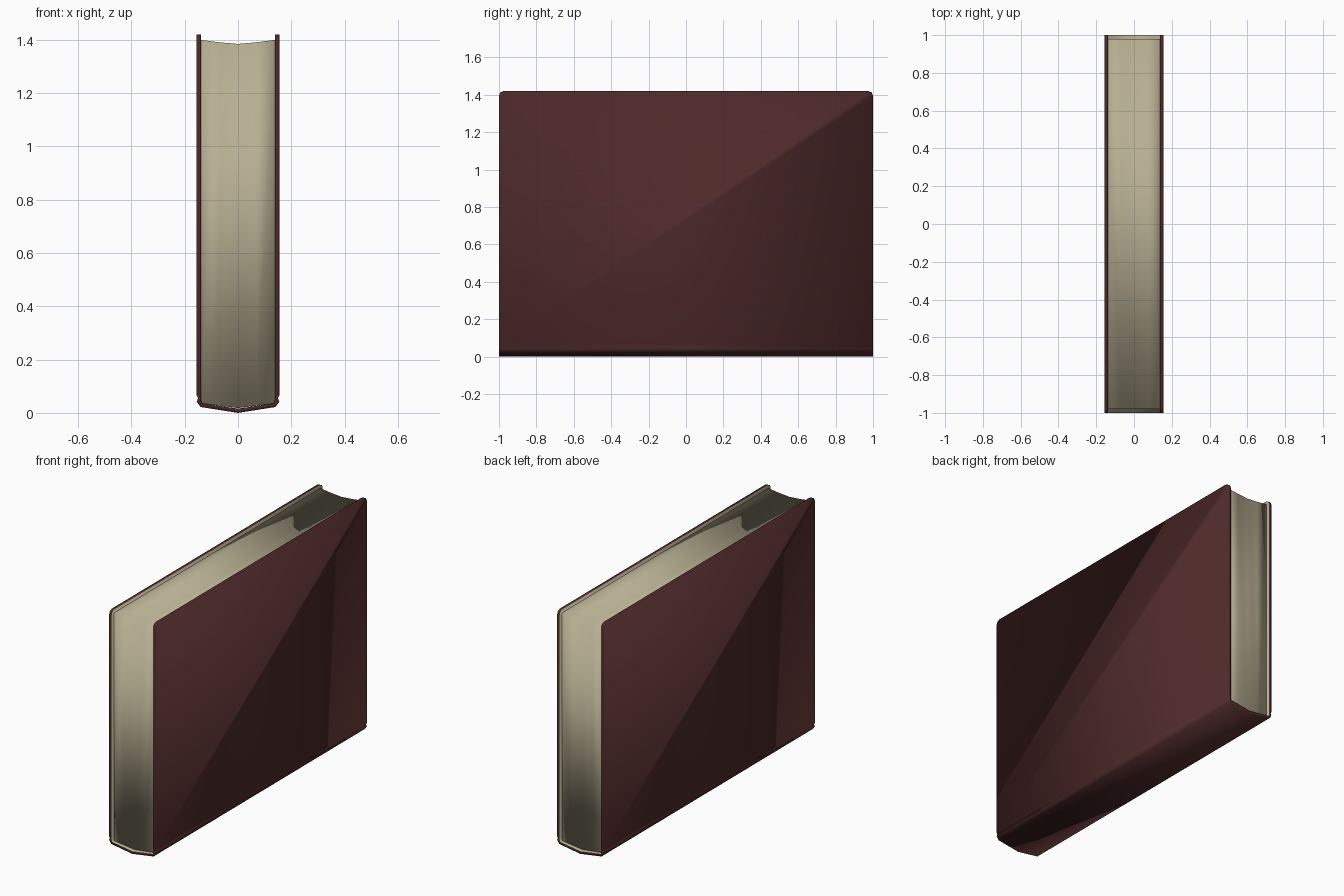
import bpy
import bmesh

cube = bpy.data.objects.get("Cube")
if cube:
    bpy.data.objects.remove(cube)


def material(name, color):
    mat = bpy.data.materials.new(name)
    mat.use_nodes = True
    mat.diffuse_color = color
    mat.node_tree.nodes["Principled BSDF"].inputs["Base Color"].default_value = color
    return mat


leather = material("dark red leather", (0.075, 0.022, 0.022, 1))
paper = material("cream paper", (0.48, 0.43, 0.29, 1))


def mirrored(half):
    """Complete a half profile, listed from the outside to x = 0."""
    return half + [(-x, z) for x, z in reversed(half[:-1])]


def strip_solid(name, outer, inner, half_length, mats):
    """Extrude the band between two x-z profiles along y."""
    bm = bmesh.new()
    rings = []
    for y in (-half_length, half_length):
        rings.append([[bm.verts.new((x, y, z)) for x, z in line]
                      for line in (outer, inner)])
    (fo, fi), (bo, bi) = rings
    last = len(outer) - 1
    for i in range(last):
        bm.faces.new((fo[i], fo[i + 1], fi[i + 1], fi[i]))
        bm.faces.new((bo[i], bi[i], bi[i + 1], bo[i + 1]))
        bm.faces.new((fo[i], bo[i], bo[i + 1], fo[i + 1]))
        lining = bm.faces.new((fi[i], fi[i + 1], bi[i + 1], bi[i]))
        lining.material_index = len(mats) - 1
    for i in (0, last):
        bm.faces.new((fo[i], fi[i], bi[i], bo[i]))
    bmesh.ops.recalc_face_normals(bm, faces=bm.faces)
    mesh = bpy.data.meshes.new(name)
    obj = bpy.data.objects.new(name, mesh)
    bpy.context.collection.objects.link(obj)
    for mat in mats:
        mesh.materials.append(mat)
    return obj, bm


def finish(obj, bm):
    for face in bm.faces:
        face.smooth = True
    bm.to_mesh(obj.data)
    bm.free()


# Cover: two boards joined by a bent spine, lined with paper
outer = mirrored([(0.155, 1.42), (0.155, 0.065), (0.15, 0.055),
                  (0.155, 0.042), (0.14, 0.022), (0, 0)])
inner = mirrored([(0.138, 1.42), (0.138, 0.065), (0.138, 0.055),
                  (0.138, 0.045), (0.135, 0.036), (0, 0.016)])
cover, bm = strip_solid("cover", outer, inner, 1.0, [leather, paper])
corners = [e for e in bm.edges
           if all(v.co.z > 1.41 for v in e.verts)
           and abs(e.verts[0].co.y - e.verts[1].co.y) < 0.01]
bmesh.ops.bevel(bm, geom=corners, offset=0.025, segments=2,
                profile=0.5, affect='EDGES', material=0)
finish(cover, bm)

# Page block: hollow fore edge on top, bowed edge along the spine
top = mirrored([(0.138, 1.4), (0.07, 1.391), (0, 1.385)])
bottom = mirrored([(0.138, 0.036), (0.07, 0.027), (0, 0.018)])
pages, bm = strip_solid("page_block", top, bottom, 0.98, [paper])
finish(pages, bm)
